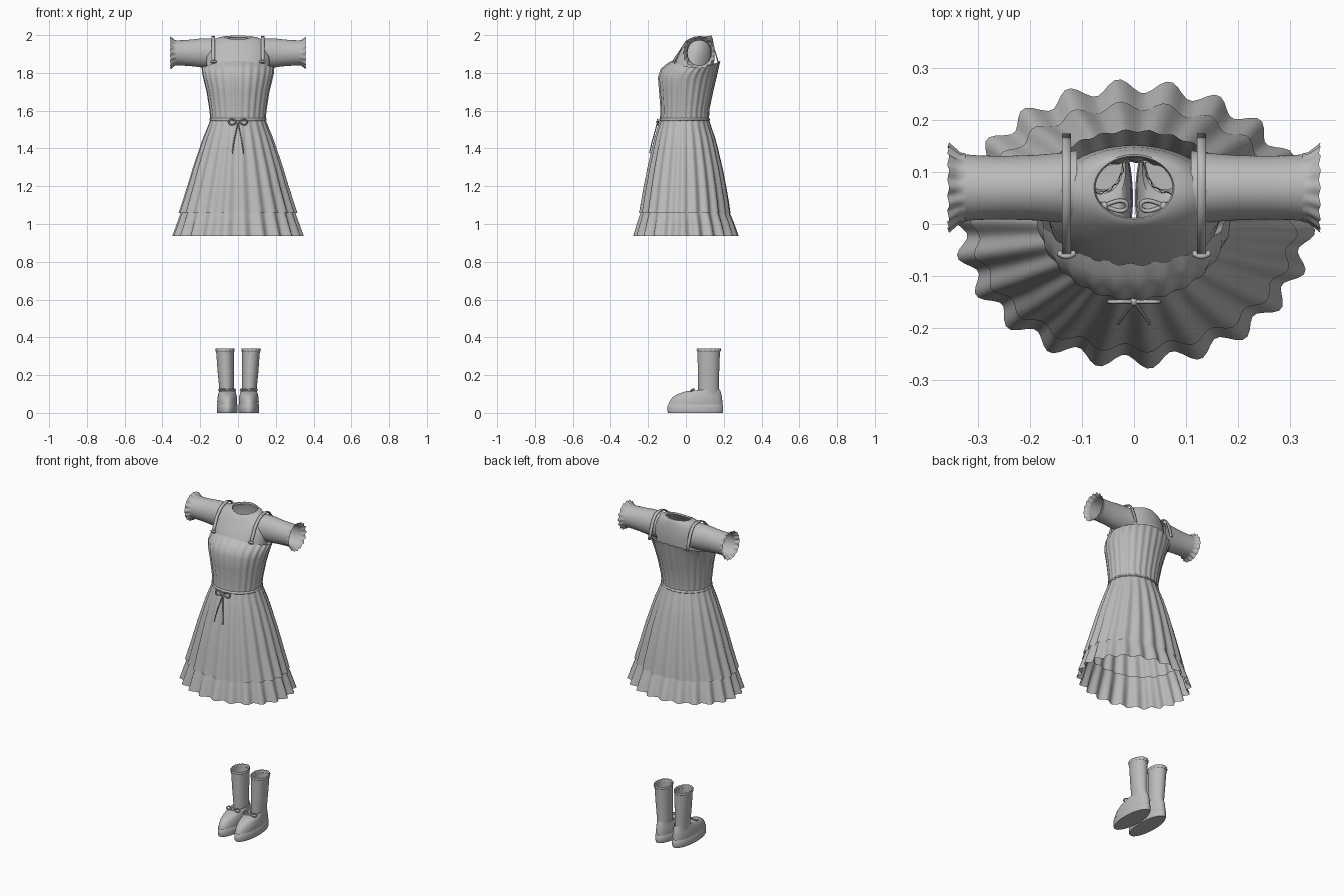
import bpy, bmesh, math
from mathutils import Vector

if "Cube" in bpy.data.objects:
    bpy.data.objects.remove(bpy.data.objects["Cube"])

GREY = (0.5, 0.5, 0.5, 1)
cloth = bpy.data.materials.new("grey_cloth")
cloth.use_nodes = True
cloth.diffuse_color = GREY
cloth.node_tree.nodes["Principled BSDF"].inputs["Base Color"].default_value = GREY
parts = []


def register(name, data):
    ob = bpy.data.objects.new(name, data)
    data.materials.append(cloth)
    bpy.context.collection.objects.link(ob)
    parts.append(ob)
    return ob


def ring(rx, y0, y1, z, back=None, side=None, cx=0, folds=0, amp=0, n=64):
    """Horizontal oval loop; front, back and side heights may differ."""
    back = z if back is None else back
    side = (z + back) / 2 if side is None else side
    pts = []
    for i in range(n):
        a = math.tau * i / n
        c, s = math.cos(a), math.sin(a)
        wave = amp * math.cos(folds * (a + math.radians(85)))
        height = side + ((back if s > 0 else z) - side) * s * s
        pts.append(Vector((cx + (rx + wave) * c,
                           (y0 + y1) / 2 + ((y1 - y0) / 2 + wave) * s, height)))
    return pts


def side_ring(x, ry, rz, folds=0, amp=0, n=96):
    """Upright oval loop around the sleeve axis."""
    pts = []
    for i in range(n):
        a = math.tau * i / n
        wave = amp * math.cos(folds * a)
        pts.append(Vector((x + wave * 0.4, 0.07 + (ry + wave) * math.cos(a),
                           1.906 + (rz + wave) * math.sin(a))))
    return pts


def loft(name, rings, cap_first=False, cap_last=False):
    bm = bmesh.new()
    rows = [[bm.verts.new(p) for p in r] for r in rings]
    n = len(rows[0])
    for lo, hi in zip(rows, rows[1:]):
        for i in range(n):
            j = (i + 1) % n
            bm.faces.new((lo[i], lo[j], hi[j], hi[i]))
    if cap_first:
        bm.faces.new(rows[0])
    if cap_last:
        bm.faces.new(rows[-1])
    bmesh.ops.recalc_face_normals(bm, faces=bm.faces)
    me = bpy.data.meshes.new(name)
    bm.to_mesh(me)
    bm.free()
    return register(name, me)


def cord(name, pts, radius, cyclic=False):
    cu = bpy.data.curves.new(name, "CURVE")
    cu.dimensions = "3D"
    cu.bevel_depth = radius
    cu.bevel_resolution = 2
    cu.use_fill_caps = True
    cu.resolution_u = 4
    sp = cu.splines.new("BEZIER")
    sp.bezier_points.add(len(pts) - 1)
    for bp, p in zip(sp.bezier_points, pts):
        bp.co = p
        bp.handle_left_type = bp.handle_right_type = "AUTO"
    sp.use_cyclic_u = cyclic
    return register(name, cu)


def bow(name, centre, width, height, tilt, radius):
    """Figure-eight loops with a knot in the middle."""
    pts = []
    for i in range(16):
        a = math.tau * i / 16
        h = height * math.sin(2 * a)
        pts.append(Vector(centre) + Vector((width * math.sin(a),
                   h * math.sin(tilt), h * math.cos(tilt))))
    cord(name, pts, radius, True)
    bm = bmesh.new()
    bmesh.ops.create_uvsphere(bm, u_segments=12, v_segments=8, radius=radius * 2)
    bmesh.ops.translate(bm, verts=bm.verts, vec=centre)
    me = bpy.data.meshes.new(name + "_knot")
    bm.to_mesh(me)
    bm.free()
    register(name + "_knot", me)


# Pleated skirt: half width, front, back, height, fold depth
SKIRT = [(.144, -.135, .12, 1.555, .001), (.16, -.148, .133, 1.51, .003),
         (.18, -.162, .15, 1.46, .004), (.2, -.176, .165, 1.4, .005),
         (.233, -.198, .188, 1.3, .006), (.262, -.217, .207, 1.2, .007),
         (.287, -.23, .22, 1.12, .008), (.307, -.24, .228, 1.058, .009)]
loft("skirt", [ring(w, f, b, z, folds=22, amp=d, n=176)
               for w, f, b, z, d in SKIRT])

# Flounce below the skirt hem
FLOUNCE = [(.277, -.22, .21, 1.11, .006), (.296, -.233, .225, 1.06, .008),
           (.315, -.25, .247, 1.0, .011), (.336, -.266, .266, .936, .014)]
loft("flounce", [ring(w, f, b, z, folds=22, amp=d, n=176)
                 for w, f, b, z, d in FLOUNCE])

# Bodice, its top edge dipping under the arms
BODICE = [(.144, -.135, .12, 1.555, 1.555), (.15, -.133, .123, 1.61, 1.61),
          (.164, -.14, .142, 1.7, 1.7), (.18, -.146, .16, 1.775, 1.765),
          (.187, -.132, .17, 1.82, 1.795), (.189, -.105, .175, 1.845, 1.815),
          (.19, -.078, .18, 1.862, 1.83)]
loft("bodice", [ring(w, f, b, z, side=s, folds=26, amp=.0025, n=156)
                for w, f, b, z, s in BODICE])

# Waist seam ruffle
loft("waistband", [ring(w, f, b, z, folds=44, amp=.001, n=176) for w, f, b, z in
                   [(.144, -.135, .12, 1.562), (.149, -.14, .125, 1.558),
                    (.15, -.141, .126, 1.55), (.146, -.138, .122, 1.546)]])

# Blouse yoke with a rolled neck edge
YOKE = [(.074, .012, .128, 1.966, 1.988, 1.982), (.077, .009, .131, 1.976, 1.998, 1.992),
        (.081, .006, .134, 1.975, 1.998, 1.992), (.1, -.004, .138, 1.965, 1.99, 1.988),
        (.12, -.018, .143, 1.945, 1.975, 1.98), (.145, -.04, .148, 1.91, 1.94, 1.955),
        (.17, -.076, .152, 1.858, 1.88, 1.89), (.165, -.1, .14, 1.79, 1.79, 1.79)]
loft("blouse_yoke", [ring(w, f, b, z, back, side)
                     for w, f, b, z, back, side in YOKE])

# Waist bow and its hanging ends
bow("waist_bow", (0, -.15, 1.54), .048, .014, 0, .004)
for side, label in ((1, "left"), (-1, "right")):
    cord(label + "_bow_end", [(0, -.15, 1.54), (side * .012, -.166, 1.48),
                              (side * .022, -.18, 1.43), (side * .03, -.192, 1.375)], .003)

    # Sleeve and ruffled cuff
    loft(label + "_sleeve", [side_ring(side * x, ry, rz) for x, ry, rz in
         [(.11, .072, .076), (.14, .067, .077), (.19, .063, .077),
          (.25, .061, .07), (.3, .062, .067), (.335, .065, .066)]])
    loft(label + "_cuff", [side_ring(side * x, r, r, 16, amp) for x, r, amp in
         [(.325, .066, 0), (.335, .067, .001), (.346, .074, .003), (.358, .083, .004)]])

    # Shoulder strap as a flat ribbon over the shoulder
    path = [(-.062, 1.85), (-.045, 1.885), (-.018, 1.94), (.015, 1.975), (.045, 1.989),
            (.08, 1.993), (.115, 1.983), (.14, 1.95), (.158, 1.9), (.172, 1.85)]
    bm = bmesh.new()
    rows = [[bm.verts.new((side * .13 + e * .009, y, z)) for e in (-1, 1)]
            for y, z in path]
    for a, b in zip(rows, rows[1:]):
        bm.faces.new((a[0], a[1], b[1], b[0]))
    me = bpy.data.meshes.new(label + "_strap")
    bm.to_mesh(me)
    bm.free()
    strap = register(label + "_strap", me)
    mod = strap.modifiers.new("thickness", "SOLIDIFY")
    mod.thickness = .006
    mod.offset = 0
    cord(label + "_strap_tie", [(side * .13 - .016, -.056, 1.858), (side * .13, -.062, 1.862),
                                (side * .13 + .016, -.056, 1.858)], .006)

    # Shoe sole and domed upper
    cx = side * .057
    loft(label + "_sole", [ring(w, f, b, z, cx=cx) for w, f, b, z in
         [(.053, -.094, .194, 0), (.055, -.097, .197, .006),
          (.055, -.097, .197, .04), (.052, -.092, .193, .045)]], True, True)
    loft(label + "_shoe_upper", [ring(w, f, b, z, back, cx=cx) for w, f, b, z, back in
         [(.052, -.092, .193, .044, .044), (.053, -.087, .193, .06, .06),
          (.051, -.072, .19, .082, .085), (.047, -.045, .186, .1, .104),
          (.043, -.005, .182, .113, .118), (.041, .035, .179, .118, .125),
          (.036, .06, .172, .112, .118)]])
    bow(label + "_shoe_bow", (cx, .035, .121), .044, .011, 1.1, .004)

    # Sock with a frilled top
    loft(label + "_sock", [ring(w, f, b, z, cx=side * x) for x, w, f, b, z in
         [(.06, .037, .066, .174, .08), (.061, .039, .064, .174, .14),
          (.065, .043, .063, .176, .22), (.069, .047, .061, .18, .33)]])
    loft(label + "_sock_frill", [ring(w, f, b, z, cx=side * .069, folds=16, amp=d, n=96)
         for w, f, b, z, d in [(.046, .062, .179, .322, .0), (.049, .059, .183, .326, .001),
                               (.05, .058, .184, .334, .002), (.048, .06, .182, .341, .002)]])

# Smooth shading with crisp edges
bpy.ops.object.select_all(action="DESELECT")
for ob in parts:
    if ob.type == "MESH":
        ob.select_set(True)
        bpy.context.view_layer.objects.active = ob
bpy.ops.object.shade_smooth_by_angle(angle=math.radians(50))
